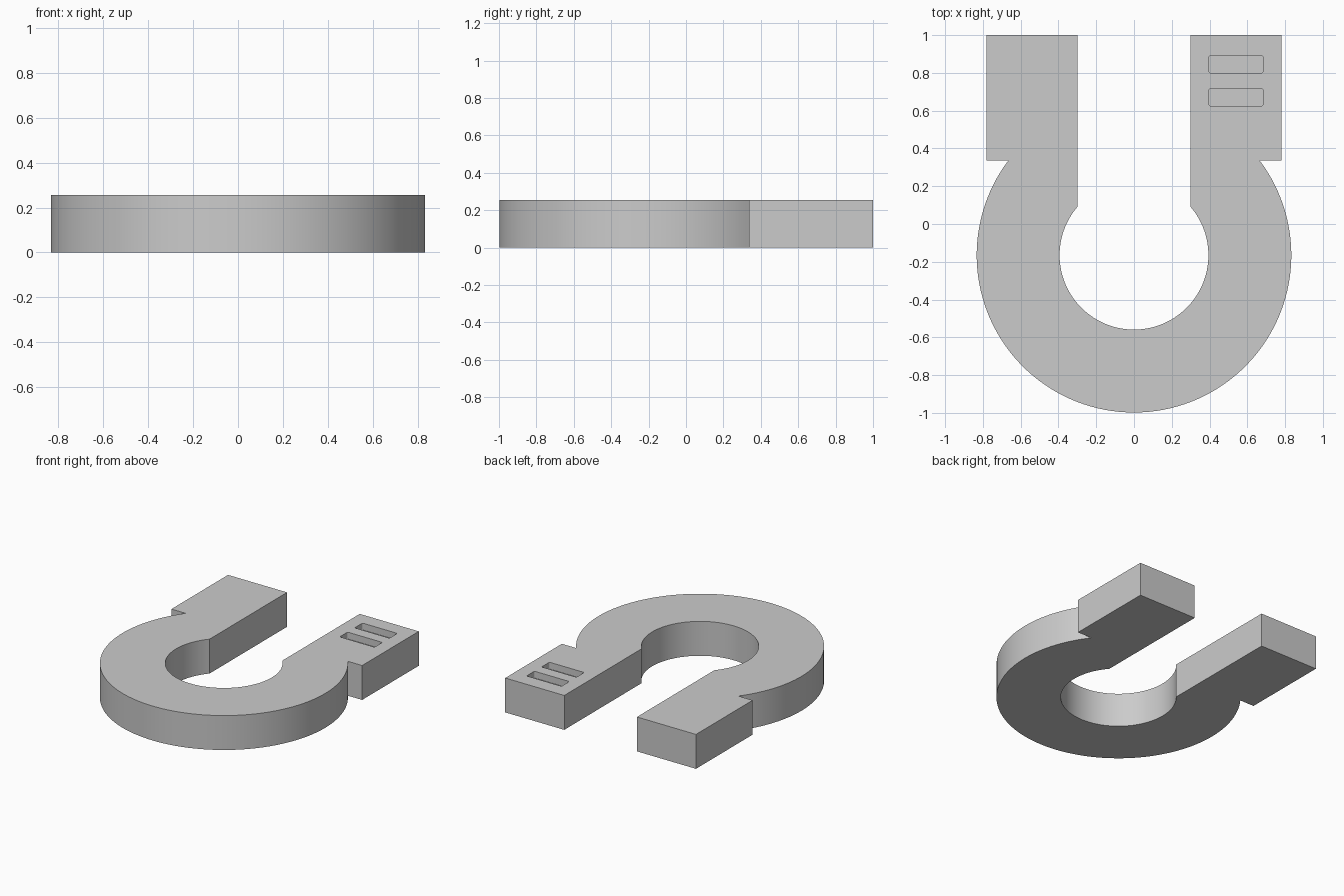
import bpy
import bmesh
from math import atan2, cos, sin, sqrt, pi, radians

if "Cube" in bpy.data.objects:
    bpy.data.objects.remove(bpy.data.objects["Cube"])

HEIGHT = 0.255
CENTRE_Y = -0.165
OUTER_R, INNER_R = 0.833, 0.394
LEG_IN, LEG_OUT = 0.298, 0.782
LEG_BASE, LEG_END = 0.337, 1.0
SLOT_DEPTH = 0.05

grey = bpy.data.materials.new("plain_grey")
grey.use_nodes = True
colour = (0.6, 0.6, 0.6, 1)
grey.diffuse_color = colour
grey.node_tree.nodes["Principled BSDF"].inputs["Base Color"].default_value = colour


def prism(name, outline, z0, z1):
    """Extrude a closed outline straight up."""
    bm = bmesh.new()
    face = bm.faces.new([bm.verts.new((x, y, z0)) for x, y in outline])
    top = bmesh.ops.extrude_face_region(bm, geom=[face])["geom"]
    verts = [g for g in top if isinstance(g, bmesh.types.BMVert)]
    bmesh.ops.translate(bm, verts=verts, vec=(0, 0, z1 - z0))
    bmesh.ops.recalc_face_normals(bm, faces=bm.faces)
    mesh = bpy.data.meshes.new(name)
    bm.to_mesh(mesh)
    bm.free()
    obj = bpy.data.objects.new(name, mesh)
    bpy.context.collection.objects.link(obj)
    mesh.materials.append(grey)
    return obj


def arc(cx, cy, radius, start, end, steps):
    angles = [start + (end - start) * i / steps for i in range(steps + 1)]
    return [(cx + radius * cos(a), cy + radius * sin(a)) for a in angles]


# Horseshoe outline: outer bow, left leg, inner bow, right leg
outer_a = atan2(LEG_BASE - CENTRE_Y, sqrt(OUTER_R**2 - (LEG_BASE - CENTRE_Y)**2))
inner_a = atan2(sqrt(INNER_R**2 - LEG_IN**2), LEG_IN)
outer = arc(0, CENTRE_Y, OUTER_R, -pi - outer_a, outer_a, 96)
inner = arc(0, CENTRE_Y, INNER_R, inner_a, -pi - inner_a, 96)
left_leg = [(LEG_OUT, LEG_BASE), (LEG_OUT, LEG_END), (LEG_IN, LEG_END)]
right_leg = [(-x, y) for x, y in reversed(left_leg)]
horseshoe = prism("horseshoe", outer + left_leg + inner + right_leg, 0, HEIGHT)

# Two shallow rounded slots in the left leg
for i, y in enumerate((0.67, 0.845)):
    hx, hy, r = 0.143, 0.046, 0.01
    outline = []
    for k, (sx, sy) in enumerate(((1, 1), (-1, 1), (-1, -1), (1, -1))):
        outline += arc(0.54 + sx * (hx - r), y + sy * (hy - r), r,
                       k * pi / 2, (k + 1) * pi / 2, 4)
    cutter = prism(f"slot_cutter_{i + 1}", outline, HEIGHT - SLOT_DEPTH, HEIGHT + 0.1)
    cutter.hide_render = True
    cutter.hide_viewport = True
    cutter.display_type = 'WIRE'
    cut = horseshoe.modifiers.new(f"slot_{i + 1}", 'BOOLEAN')
    cut.operation = 'DIFFERENCE'
    cut.solver = 'EXACT'
    cut.object = cutter

# Bake the cuts into the mesh and drop the cutters
depsgraph = bpy.context.evaluated_depsgraph_get()
horseshoe_mesh = bpy.data.meshes.new_from_object(horseshoe.evaluated_get(depsgraph))
horseshoe.modifiers.clear()
horseshoe.data = horseshoe_mesh
for obj in [o for o in bpy.data.objects if o.name.startswith("slot_cutter")]:
    bpy.data.objects.remove(obj)

# Smooth bow walls with crisp edges
for obj in bpy.context.selected_objects:
    obj.select_set(False)
horseshoe.select_set(True)
bpy.context.view_layer.objects.active = horseshoe
bpy.ops.object.shade_smooth_by_angle(angle=radians(30))
